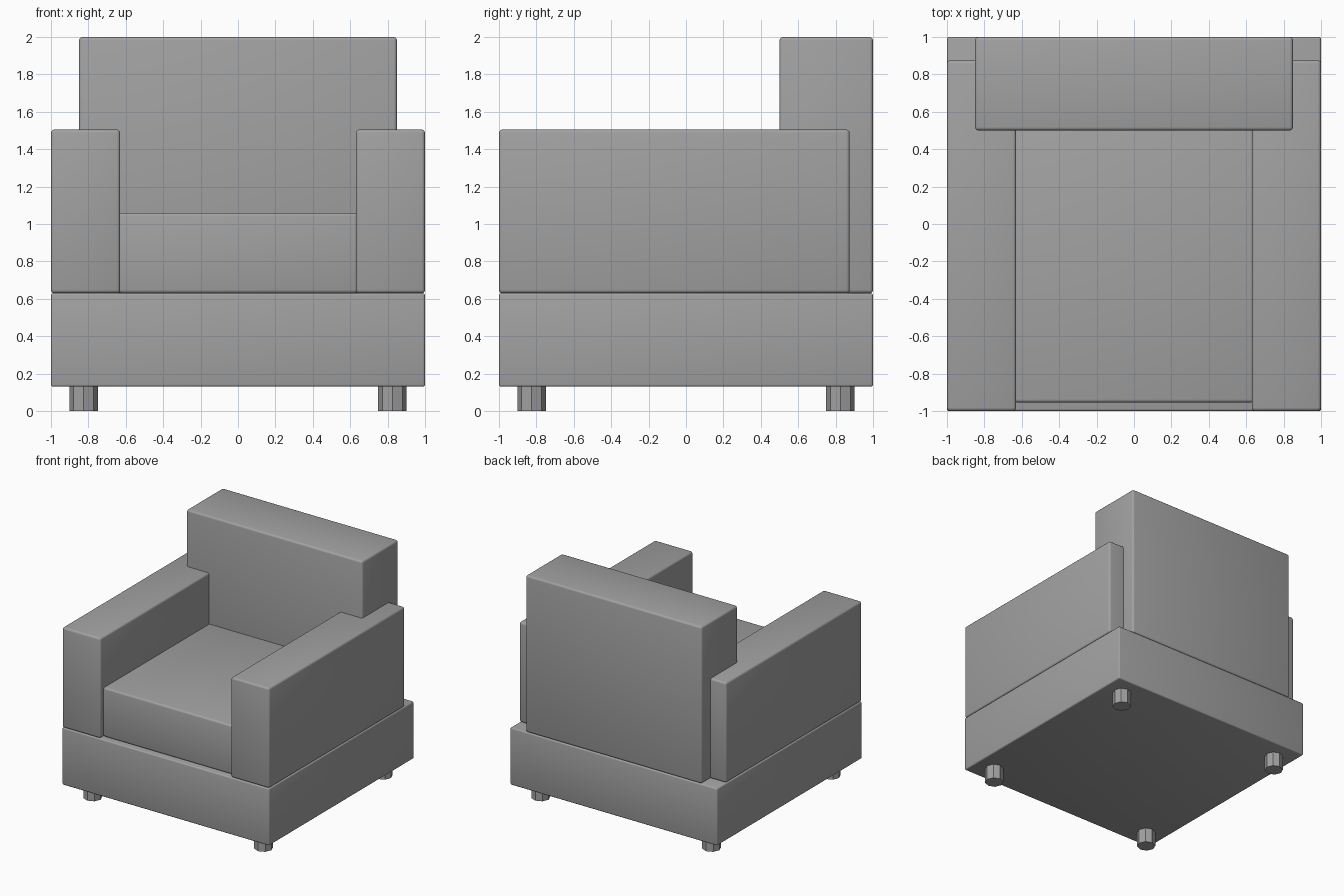
import bpy
import math

if "Cube" in bpy.data.objects:
    bpy.data.objects.remove(bpy.data.objects["Cube"])

grey = bpy.data.materials.new("grey upholstery")
grey.diffuse_color = (0.36, 0.36, 0.36, 1)
grey.use_nodes = True
grey.node_tree.nodes["Principled BSDF"].inputs["Base Color"].default_value = grey.diffuse_color


def block(name, lo, hi, bevel):
    """Cushion block between two corners with softly rounded edges."""
    bpy.ops.mesh.primitive_cube_add(size=1, location=[(a + b) / 2 for a, b in zip(lo, hi)])
    ob = bpy.context.object
    ob.name = name
    ob.scale = [b - a for a, b in zip(lo, hi)]
    bpy.ops.object.transform_apply(location=False, rotation=False, scale=True)
    mod = ob.modifiers.new("rounded edges", 'BEVEL')
    mod.width = bevel
    mod.segments = 3
    bpy.ops.object.shade_smooth()
    ob.data.materials.append(grey)
    return ob


# Main body
block("base", (-1, -1, 0.13), (1, 1, 0.63), 0.012)
block("seat", (-0.64, -0.955, 0.63), (0.64, 0.52, 1.06), 0.018)
block("backrest", (-0.85, 0.5, 0.63), (0.85, 1, 2), 0.018)

# Armrests
block("left_armrest", (-1, -1, 0.63), (-0.63, 0.875, 1.505), 0.018)
block("right_armrest", (0.63, -1, 0.63), (1, 0.875, 1.505), 0.018)

# Octagonal feet
for y, row in ((-0.825, "front"), (0.825, "back")):
    for x, side in ((-0.825, "left"), (0.825, "right")):
        bpy.ops.mesh.primitive_cylinder_add(vertices=8, radius=0.076, depth=0.14,
                                            location=(x, y, 0.07))
        foot = bpy.context.object
        foot.name = f"{row}_{side}_foot"
        bpy.ops.object.shade_smooth_by_angle(angle=math.radians(30))
        foot.data.materials.append(grey)
